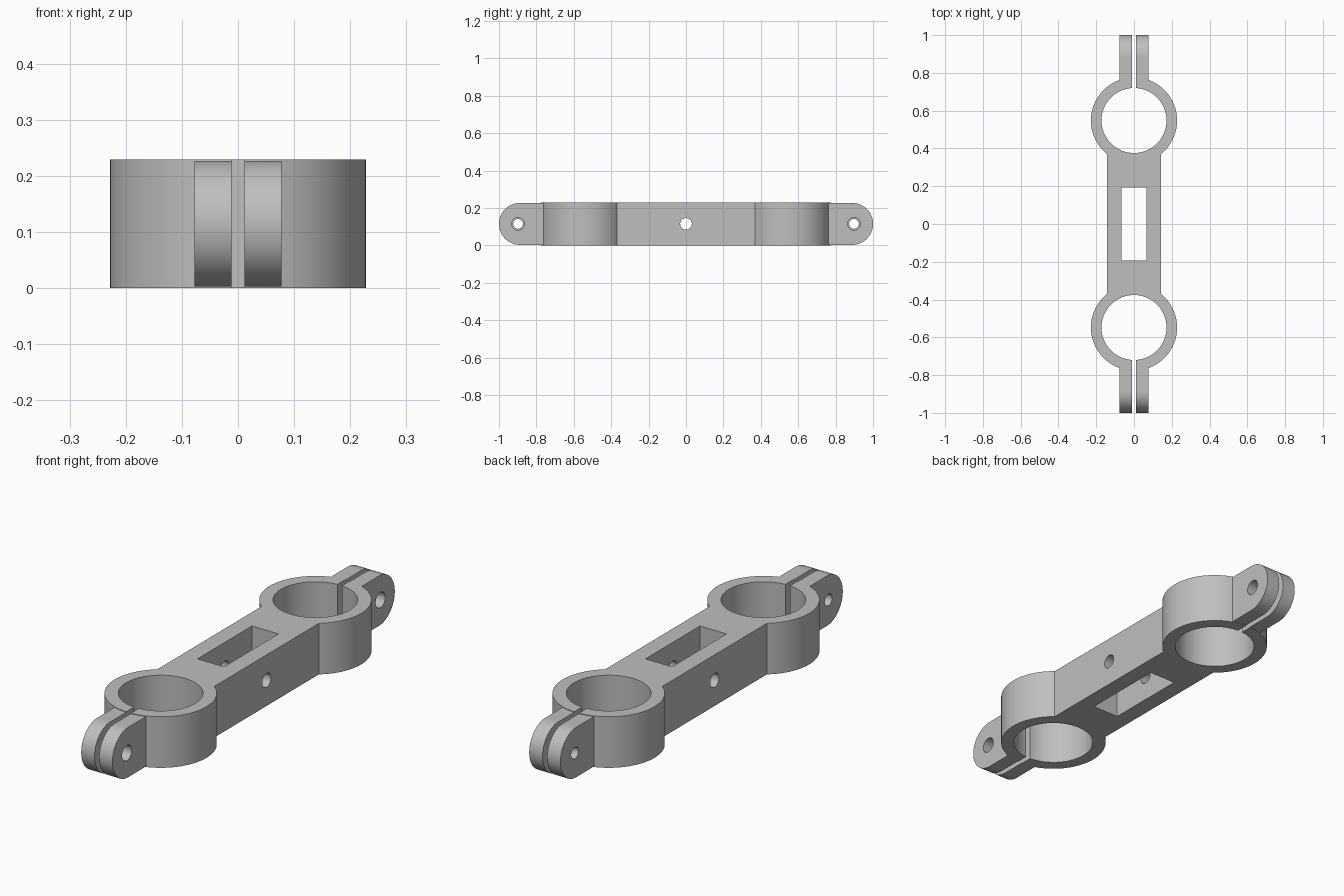
import bpy
from math import pi
from mathutils import Matrix, Vector

old = bpy.data.objects.get("Cube")
if old:
    bpy.data.objects.remove(old, do_unlink=True)

HEIGHT = 0.229
MID = HEIGHT / 2
RING_Y = 0.548
LUG_R = 0.112
HOLE_Y = 0.898

grey = bpy.data.materials.new("plain grey")
grey.use_nodes = True
colour = (0.52, 0.52, 0.52, 1)
grey.diffuse_color = colour
grey.node_tree.nodes["Principled BSDF"].inputs["Base Color"].default_value = colour


def box(name, centre, size):
    bpy.ops.mesh.primitive_cube_add(size=1, location=centre)
    ob = bpy.context.object
    ob.name = name
    ob.data.transform(Matrix.Diagonal(Vector((*size, 1))))
    return ob


def cylinder(name, centre, radius, depth, along_x=False, sides=96):
    bpy.ops.mesh.primitive_cylinder_add(vertices=sides, radius=radius, depth=depth, location=centre)
    ob = bpy.context.object
    ob.name = name
    if along_x:
        ob.data.transform(Matrix.Rotation(pi / 2, 4, 'Y'))
    return ob


def combine(target, tool, operation):
    mod = target.modifiers.new(tool.name, 'BOOLEAN')
    mod.operation = operation
    mod.solver = 'EXACT'
    mod.object = tool
    bpy.context.view_layer.objects.active = target
    bpy.ops.object.modifier_apply(modifier=mod.name)
    bpy.data.objects.remove(tool, do_unlink=True)


# Connecting bar between the two clamp rings
body = box("double_clamp_bracket", (0, 0, MID), (0.284, 2 * RING_Y - 0.2, HEIGHT))

# Clamp rings and round-ended lugs
for s in (-1, 1):
    combine(body, cylinder("ring", (0, s * RING_Y, MID), 0.228, HEIGHT, sides=128), 'UNION')
    lug = box("lug", (0, s * 0.744, MID), (0.155, 0.288, 2 * LUG_R))
    combine(lug, cylinder("lug_end", (0, s * (1 - LUG_R), MID), LUG_R, 0.155, True), 'UNION')
    combine(body, lug, 'UNION')

# Bores, clamping slots and bolt holes (wider on the left lug)
for s in (-1, 1):
    combine(body, cylinder("bore", (0, s * RING_Y, MID), 0.172, 1, sides=128), 'DIFFERENCE')
    combine(body, box("slot", (0, s * 0.85, MID), (0.023, 0.6, 1)), 'DIFFERENCE')
    for x, radius in ((-0.1, 0.026), (0.1, 0.034)):
        combine(body, cylinder("bolt_hole", (x, s * HOLE_Y, MID), radius, 0.19, True, 48), 'DIFFERENCE')

# Window through the bar and cross hole through its side walls
combine(body, box("window", (0, 0, MID), (0.132, 0.386, 1)), 'DIFFERENCE')
combine(body, cylinder("cross_hole", (0, 0, MID), 0.031, 1, True, 48), 'DIFFERENCE')

body.data.materials.clear()
body.data.materials.append(grey)
for face in body.data.polygons:
    face.material_index = 0
bpy.ops.object.select_all(action='DESELECT')
body.select_set(True)
bpy.context.view_layer.objects.active = body
bpy.ops.object.shade_smooth_by_angle(angle=pi / 6)
